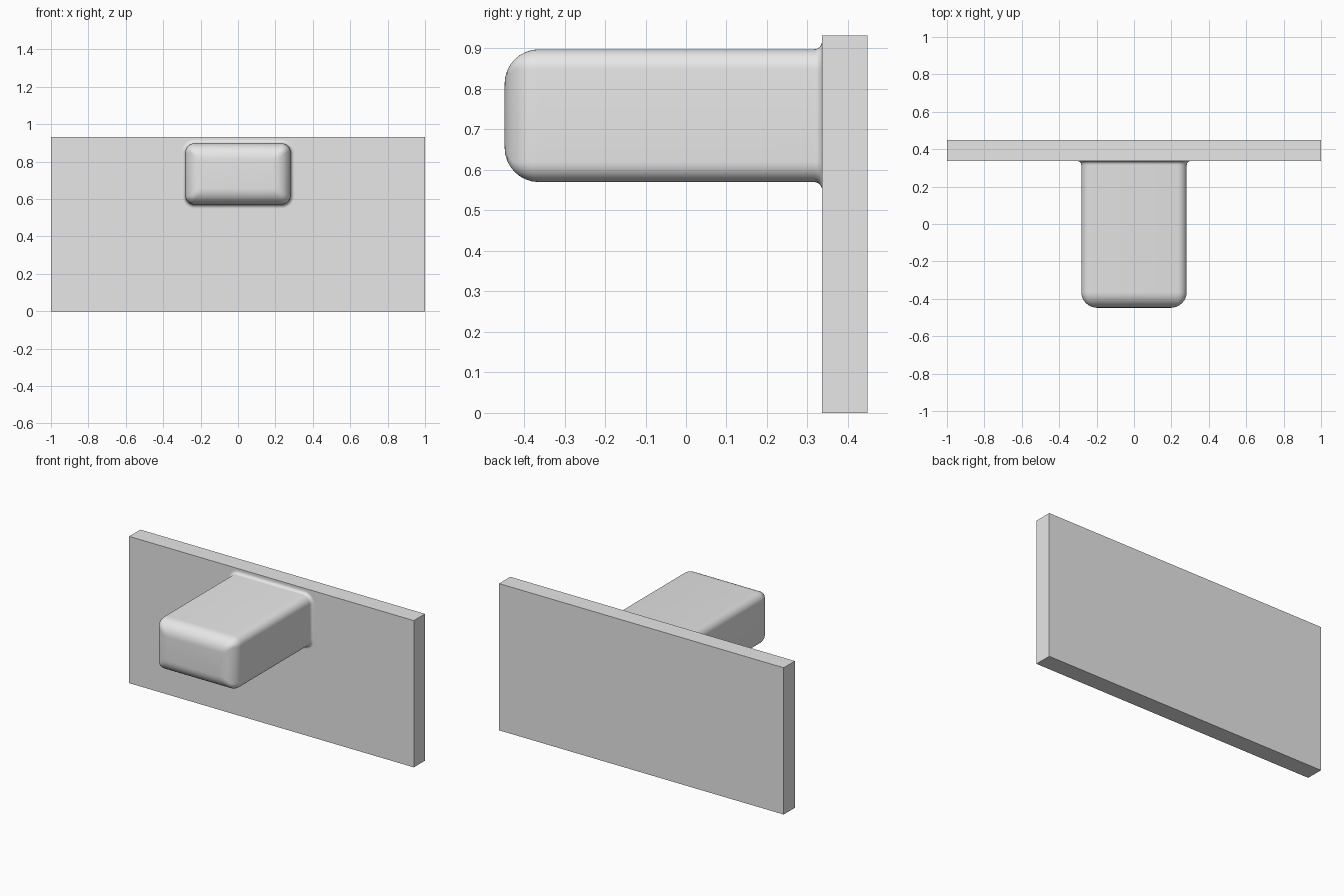
import bpy, bmesh, math

cube = bpy.data.objects.get("Cube")
if cube:
    bpy.data.objects.remove(cube)

grey = bpy.data.materials.new("light_grey")
grey.use_nodes = True
colour = (0.8, 0.8, 0.8, 1)
grey.diffuse_color = colour
grey.node_tree.nodes["Principled BSDF"].inputs["Base Color"].default_value = colour


def finish(name, bm, smooth):
    bmesh.ops.recalc_face_normals(bm, faces=bm.faces)
    mesh = bpy.data.meshes.new(name)
    bm.to_mesh(mesh)
    bm.free()
    mesh.materials.append(grey)
    obj = bpy.data.objects.new(name, mesh)
    bpy.context.collection.objects.link(obj)
    if smooth:
        bpy.ops.object.select_all(action='DESELECT')
        obj.select_set(True)
        bpy.context.view_layer.objects.active = obj
        bpy.ops.object.shade_smooth_by_angle(angle=math.radians(35))
    return obj


# Flat back plate
PLATE_FRONT, PLATE_BACK, HEIGHT = 0.336, 0.448, 0.932
bm = bmesh.new()
bmesh.ops.create_cube(bm, size=1)
for v in bm.verts:
    v.co.x *= 2
    v.co.y = PLATE_FRONT if v.co.y < 0 else PLATE_BACK
    v.co.z = (v.co.z + 0.5) * HEIGHT
finish("back_plate", bm, False)

# Rounded block: rounded rectangles lofted along y
HALF_W, HALF_H, MID_Z = 0.282, 0.164, 0.734
CORNER, NOSE, FLARE, STEPS = 0.05, 0.085, 0.02, 8
FRONT = -0.448


def ring(bm, y, grow):
    radius = max(CORNER + grow, 0.02)
    w, h = HALF_W + grow - radius, HALF_H + grow - radius
    verts = []
    for q, (sx, sz) in enumerate(((1, 1), (-1, 1), (-1, -1), (1, -1))):
        for i in range(STEPS + 1):
            a = math.pi / 2 * (q + i / STEPS)
            verts.append(bm.verts.new((sx * w + radius * math.cos(a), y,
                                       MID_Z + sz * h + radius * math.sin(a))))
    return verts


angles = [math.pi / 2 * i / STEPS for i in range(STEPS + 1)]
# Rounded nose, then the small fillet that meets the plate
stations = [(FRONT + NOSE * (1 - math.cos(a)), NOSE * (math.sin(a) - 1)) for a in angles]
stations += [(PLATE_FRONT - FLARE * (1 - math.sin(a)), FLARE * (1 - math.cos(a))) for a in angles]

bm = bmesh.new()
rings = [ring(bm, y, grow) for y, grow in stations]
for a, b in zip(rings, rings[1:]):
    for i in range(len(a)):
        j = (i + 1) % len(a)
        bm.faces.new((a[i], a[j], b[j], b[i]))
bm.faces.new(rings[0])
finish("rounded_block", bm, True)
